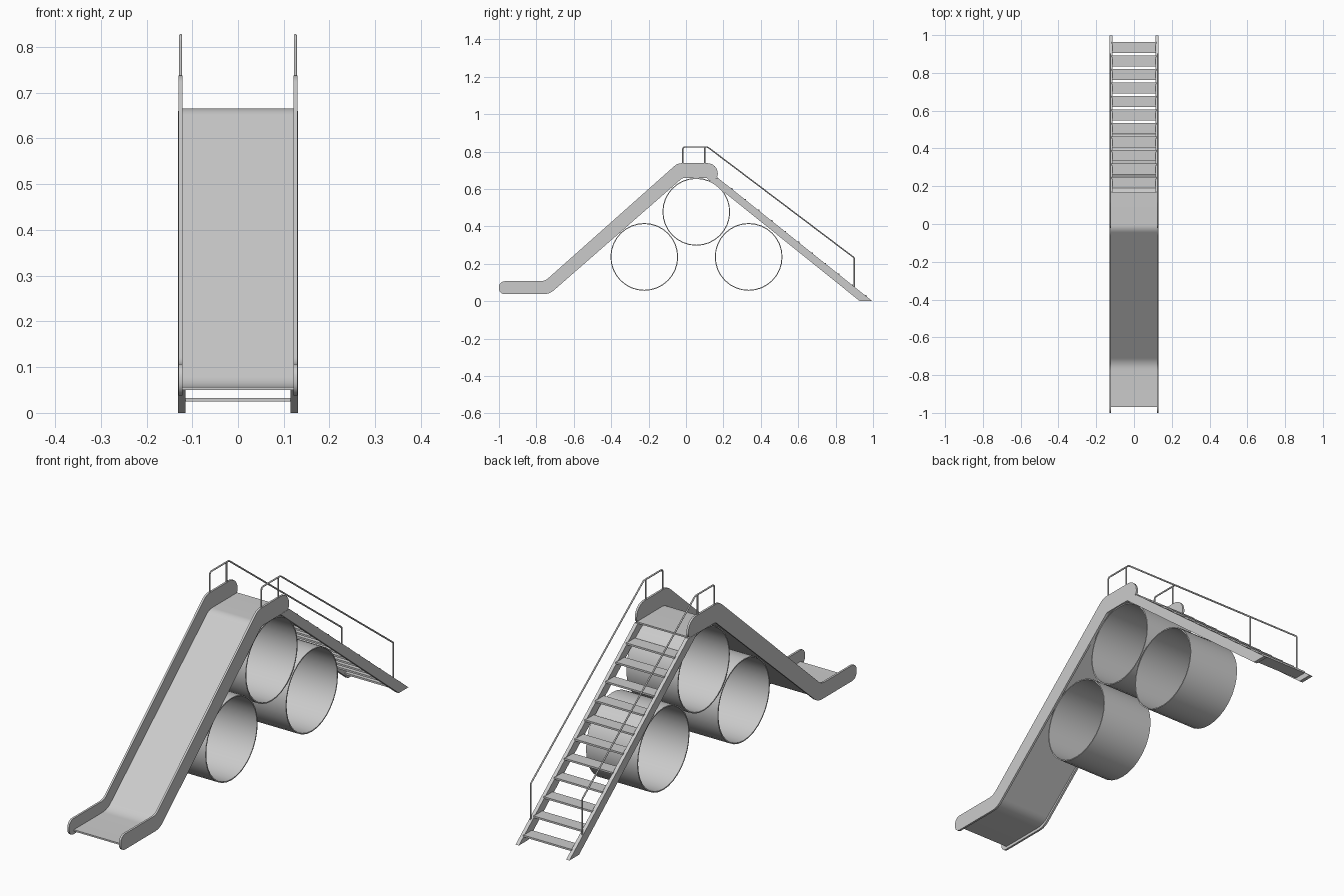
import bpy, bmesh, math
from mathutils import Vector

if "Cube" in bpy.data.objects:
    bpy.data.objects.remove(bpy.data.objects["Cube"])


def rounded(pts, closed=True, n=6):
    """Round the corners of (y, z, radius) points with circular arcs."""
    out = []
    for i, (y, z, r) in enumerate(pts):
        p = Vector((y, z))
        if r == 0 or (not closed and i in (0, len(pts) - 1)):
            out.append(p)
            continue
        a = (Vector(pts[i - 1][:2]) - p).normalized()
        b = (Vector(pts[(i + 1) % len(pts)][:2]) - p).normalized()
        half = a.angle(b) / 2
        s, e = p + a * r / math.tan(half), p + b * r / math.tan(half)
        c = p + (a + b).normalized() * r / math.sin(half)
        u, v = s - c, e - c
        ang = u.angle(v)
        for k in range(n + 1):
            t = k / n
            out.append(c + (u * math.sin((1 - t) * ang) + v * math.sin(t * ang)) / math.sin(ang))
    return out


def finish(bm, name):
    bmesh.ops.recalc_face_normals(bm, faces=bm.faces)
    me = bpy.data.meshes.new(name)
    bm.to_mesh(me)
    bm.free()
    ob = bpy.data.objects.new(name, me)
    bpy.context.collection.objects.link(ob)
    bpy.ops.object.select_all(action='DESELECT')
    ob.select_set(True)
    bpy.context.view_layer.objects.active = ob
    bpy.ops.object.shade_smooth_by_angle(angle=math.radians(30))
    return ob


def plate(name, pts, x0, x1):
    """Extrude a y-z outline along x."""
    bm = bmesh.new()
    f = bm.faces.new([bm.verts.new((x0, y, z)) for y, z in pts])
    g = bmesh.ops.extrude_face_region(bm, geom=[f])
    bmesh.ops.translate(bm, vec=(x1 - x0, 0, 0),
                        verts=[v for v in g['geom'] if isinstance(v, bmesh.types.BMVert)])
    return finish(bm, name)


def rod(name, pts, x, r=0.0035):
    """Round bar following y-z points."""
    cu = bpy.data.curves.new(name, 'CURVE')
    cu.dimensions = '3D'
    cu.bevel_depth = r
    cu.bevel_resolution = 2
    cu.use_fill_caps = True
    sp = cu.splines.new('POLY')
    sp.points.add(len(pts) - 1)
    for q, (y, z) in zip(sp.points, pts):
        q.co = (x, y, z, 1)
    bpy.context.collection.objects.link(bpy.data.objects.new(name, cu))


def tube(name, y, z, r=0.181, wall=0.005, half=0.125, n=32):
    bm = bmesh.new()
    rings = []
    for rad, x in ((r, -half), (r, half), (r - wall, half), (r - wall, -half)):
        rings.append([bm.verts.new((x, y + rad * math.cos(2 * math.pi * i / n),
                                    z + rad * math.sin(2 * math.pi * i / n))) for i in range(n)])
    for k in range(4):
        a, b = rings[k], rings[(k + 1) % 4]
        for i in range(n):
            j = (i + 1) % n
            bm.faces.new((a[i], a[j], b[j], b[i]))
    finish(bm, name)


side = rounded([(-1.0, 0.107, 0.03), (-0.755, 0.107, 0.06), (-0.045, 0.738, 0.06),
                (0.17, 0.738, 0.055), (0.17, 0.658, 0.022), (-0.02, 0.658, 0.02),
                (-0.73, 0.038, 0.08), (-1.0, 0.038, 0.03)])
stringer = [(0.108, 0.66), (0.17, 0.66), (0.997, 0.0), (0.93, 0.0)]
rail = rounded([(-0.017, 0.73, 0), (-0.017, 0.825, 0.012), (0.115, 0.825, 0.02),
                (0.90, 0.232, 0.012), (0.90, 0.07, 0)], closed=False, n=4)

# Side walls, stair stringers and handrails
for s, tag in ((-1, "left"), (1, "right")):
    plate(tag + "_slide_wall", side, s * 0.121, s * 0.13)
    plate(tag + "_stair_stringer", stringer, s * 0.115, s * 0.131)
    rod(tag + "_handrail", rail, s * 0.1255)
    rod(tag + "_handrail_post", [(0.10, 0.73), (0.10, 0.825)], s * 0.1255)

# Sliding bed with top platform
top = rounded([(-0.968, 0.057, 0), (-0.735, 0.057, 0.09), (-0.028, 0.666, 0.06),
               (0.168, 0.666, 0)], closed=False)
bottom = rounded([(-0.968, 0.050, 0), (-0.732, 0.050, 0.097), (-0.025, 0.659, 0.053),
                  (0.168, 0.659, 0)], closed=False)
plate("slide_bed", top + bottom[::-1], -0.122, 0.122)

# Stair treads
for i in range(11):
    y = 0.935 - i * 0.0715
    z = 0.029 + i * 0.0572
    plate(f"stair_tread_{i + 1}", [(y - 0.029, z - 0.004), (y + 0.029, z - 0.004),
                                   (y + 0.029, z + 0.004), (y - 0.029, z + 0.004)], -0.118, 0.118)

# Crawl tubes
for name, y, z in (("front_tube", -0.223, 0.237), ("top_tube", 0.055, 0.478), ("back_tube", 0.335, 0.237)):
    tube(name, y, z)
